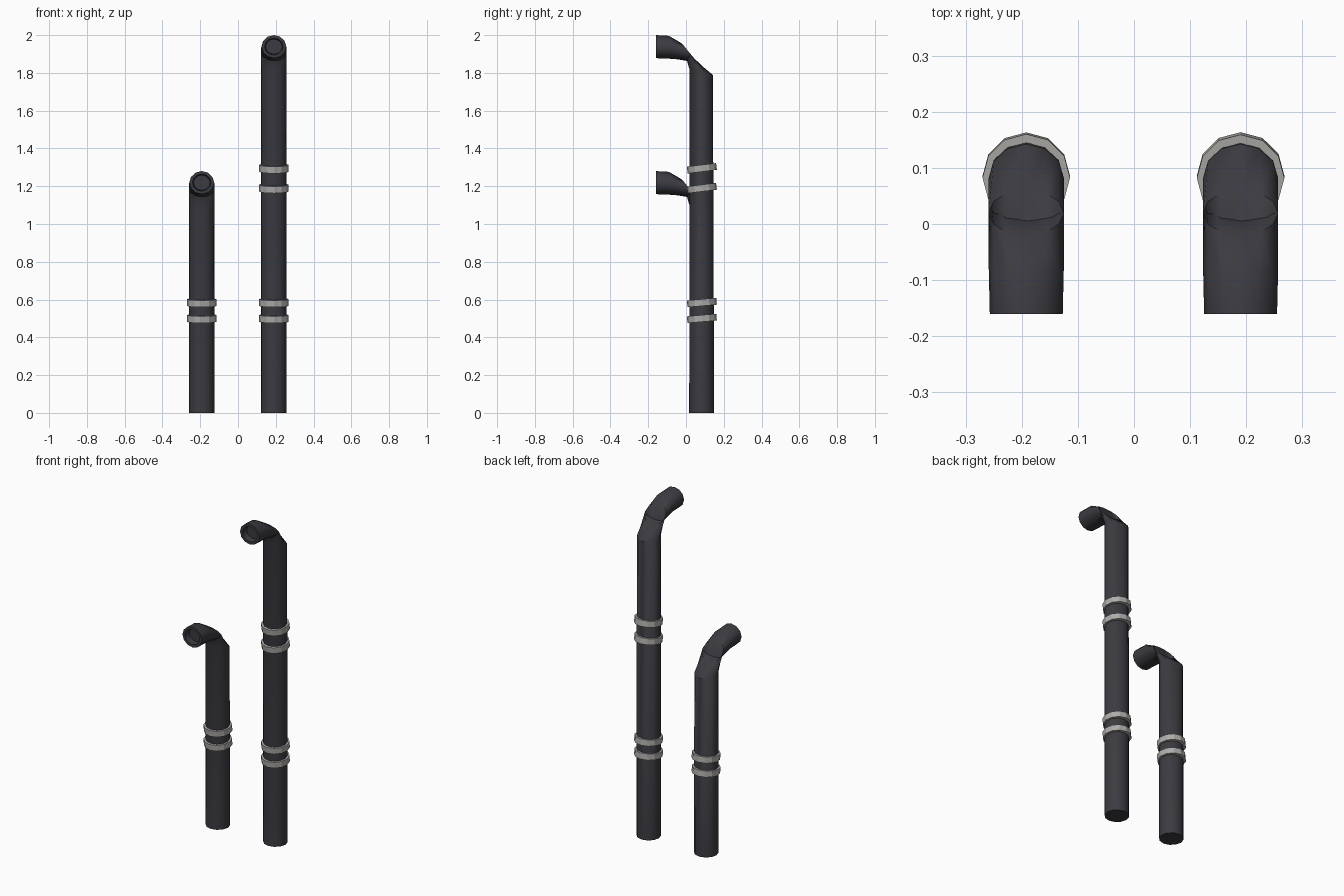
import bpy, bmesh, math
from mathutils import Vector, Matrix

if "Cube" in bpy.data.objects:
    bpy.data.objects.remove(bpy.data.objects["Cube"])

SIDES = 12


def material(name, rgb):
    m = bpy.data.materials.new(name)
    m.diffuse_color = (*rgb, 1)
    m.use_nodes = True
    m.node_tree.nodes["Principled BSDF"].inputs["Base Color"].default_value = m.diffuse_color
    return m


dark = material("dark iron", (0.045, 0.043, 0.052))
steel = material("light steel", (0.42, 0.41, 0.39))


def finish(bm, name, mat, angle):
    bmesh.ops.recalc_face_normals(bm, faces=bm.faces)
    me = bpy.data.meshes.new(name)
    bm.to_mesh(me)
    bm.free()
    me.materials.append(mat)
    ob = bpy.data.objects.new(name, me)
    bpy.context.collection.objects.link(ob)
    bpy.context.view_layer.objects.active = ob
    ob.select_set(True)
    bpy.ops.object.shade_smooth_by_angle(angle=math.radians(angle))
    ob.select_set(False)


def loft(bm, rings):
    """Bridge a list of vertex rings."""
    for a, b in zip(rings, rings[1:]):
        for i in range(SIDES):
            j = (i + 1) % SIDES
            bm.faces.new((a[i], a[j], b[j], b[i]))


def pipe(name, x, top):
    bm = bmesh.new()
    # centre y, centre z, tilt of the section (0 = level, 90 = facing front), radius
    path = [(0.083, 0, 0, 0.066), (0.081, top - 0.198, 12, 0.063),
            (0.020, top - 0.095, 51, 0.065), (-0.075, top - 0.065, 76, 0.063),
            (-0.160, top - 0.061, 90, 0.061),
            # rim and recessed mouth
            (-0.160, top - 0.061, 90, 0.045), (-0.125, top - 0.061, 90, 0.040)]
    rings = []
    for y, z, tilt, r in path:
        t = math.radians(tilt)
        ring = []
        for i in range(SIDES):
            a = math.tau * i / SIDES
            d = r * math.sin(a)
            rx = 0.067 if 0.06 < r and y > -0.1 else r + 0.004
            ring.append(bm.verts.new((x + rx * math.cos(a),
                                      y + d * math.cos(t), z + d * -math.sin(t) )))
        rings.append(ring)
    loft(bm, rings)
    bm.faces.new(rings[0])
    bm.faces.new(rings[-1])
    finish(bm, name, dark, 50)


def clamp(name, x, z, tilt):
    """Slightly tilted band around a pipe."""
    bm = bmesh.new()
    h = 0.018
    rings = [[bm.verts.new((r * math.cos(math.tau * i / SIDES),
                            r * math.sin(math.tau * i / SIDES), zz))
              for i in range(SIDES)]
             for r, zz in ((0.06, -h), (0.078, -h), (0.078, h), (0.06, h))]
    loft(bm, rings + rings[:1])
    bmesh.ops.transform(bm, verts=bm.verts, matrix=Matrix.Translation((x, 0.084, z))
                        @ Matrix.Rotation(math.radians(tilt), 4, 'X'))
    finish(bm, name, steel, 25)


# Pipes
pipe("short_pipe", -0.192, 1.28)
pipe("tall_pipe", 0.190, 2.0)

# Clamps
for x, z, tilt in ((-0.192, 0.50, 5), (-0.192, 0.584, 5), (0.190, 0.50, 5),
                   (0.190, 0.584, 5), (0.190, 1.19, 7), (0.190, 1.295, 7)):
    clamp("pipe_clamp", x, z, tilt)
